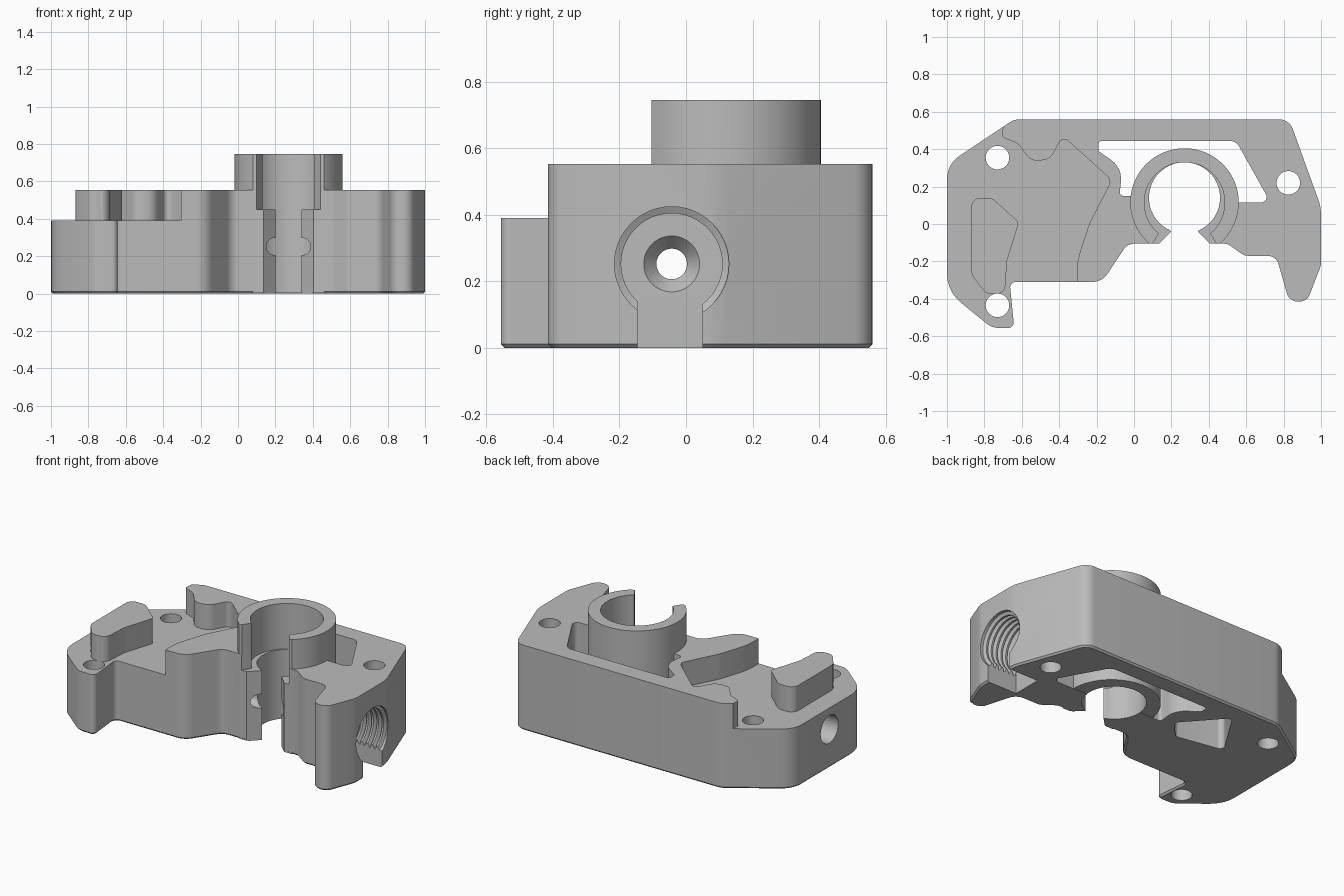
import bpy, bmesh, math
from mathutils import Vector, Matrix

cube = bpy.data.objects.get("Cube")
if cube:
    bpy.data.objects.remove(cube, do_unlink=True)

grey = bpy.data.materials.new("plain grey")
grey.use_nodes = True
grey.diffuse_color = (0.5, 0.5, 0.5, 1)
grey.node_tree.nodes["Principled BSDF"].inputs["Base Color"].default_value = (0.5, 0.5, 0.5, 1)


def fillet(corners):
    """Turn (x, y, radius) corners into a rounded outline."""
    out, n = [], len(corners)
    for i, (x, y, r) in enumerate(corners):
        p = Vector((x, y))
        a = Vector(corners[i - 1][:2]) - p
        b = Vector(corners[(i + 1) % n][:2]) - p
        if r == 0:
            out.append(p)
            continue
        half = a.angle(b) / 2
        d = min(r / math.tan(half), 0.49 * a.length, 0.49 * b.length)
        r = d * math.tan(half)
        a.normalize()
        b.normalize()
        centre = p + (a + b).normalized() * (r / math.sin(half))
        start = p + a * d - centre
        sweep = start.angle_signed(p + b * d - centre)
        steps = max(2, int(abs(sweep) / 0.16))
        for k in range(steps + 1):
            out.append(centre + Matrix.Rotation(-sweep * k / steps, 2) @ start)
    return out


def finish(name, bm):
    bmesh.ops.recalc_face_normals(bm, faces=bm.faces)
    mesh = bpy.data.meshes.new(name)
    bm.to_mesh(mesh)
    bm.free()
    mesh.materials.append(grey)
    ob = bpy.data.objects.new(name, mesh)
    bpy.context.collection.objects.link(ob)
    return ob


def stack(name, rings):
    """Skin closed rings of points and cap both ends."""
    bm = bmesh.new()
    rows = [[bm.verts.new(p) for p in ring] for ring in rings]
    n = len(rows[0])
    for low, high in zip(rows, rows[1:]):
        for i in range(n):
            j = (i + 1) % n
            bm.faces.new((low[i], low[j], high[j], high[i]))
    bm.faces.new(rows[0][::-1])
    bm.faces.new(rows[-1])
    return finish(name, bm)


def slab(name, corners, z0, z1, chamfer=0):
    pts = fillet(corners)
    rings = [[(p.x, p.y, z) for p in pts] for z in (z0 + chamfer, z1)]
    if chamfer:
        n, inner = len(pts), []
        area = sum(pts[i - 1].cross(pts[i]) for i in range(n))
        for i, p in enumerate(pts):
            t = (pts[(i + 1) % n] - pts[i - 1]).normalized()
            side = Vector((-t.y, t.x)) * math.copysign(chamfer, area)
            inner.append((p.x + side.x, p.y + side.y, z0))
        rings.insert(0, inner)
    return stack(name, rings)


def disc(name, x, y, r, z0, z1, n=72):
    ang = [2 * math.pi * k / n for k in range(n)]
    return stack(name, [[(x + r * math.cos(a), y + r * math.sin(a), z) for a in ang] for z in (z0, z1)])


def lathe_x(name, profile, y, z, n=48):
    ang = [2 * math.pi * k / n for k in range(n)]
    return stack(name, [[(x, y + r * math.cos(a), z + r * math.sin(a)) for a in ang] for x, r in profile])


def box(name, x0, x1, y0, y1, z0, z1):
    return slab(name, [(x0, y0, 0), (x1, y0, 0), (x1, y1, 0), (x0, y1, 0)], z0, z1)


def combine(target, other, operation="DIFFERENCE"):
    mod = target.modifiers.new(other.name, "BOOLEAN")
    mod.operation, mod.solver, mod.object = operation, "EXACT", other
    bpy.context.view_layer.objects.active = target
    bpy.ops.object.modifier_apply(modifier=mod.name)
    bpy.data.objects.remove(other, do_unlink=True)


TOP, STEP, FRONT = 0.553, 0.39, -0.105

# Main block outline
body = slab("carriage_body", [
    (-0.64, 0.56, 0.1), (-1, 0.32, 0.15), (-1, -0.36, 0.2), (-0.76, -0.555, 0.1),
    (-0.64, -0.557, 0.03), (-0.665, -0.31, 0.03), (-0.17, -0.31, 0.1),
    (-0.035, FRONT, 0.07), (0.5, FRONT, 0.06), (0.59, -0.17, 0.06), (0.76, -0.17, 0.06),
    (0.83, -0.415, 0.06), (0.925, -0.415, 0.06), (1, -0.22, 0.1), (1, 0.09, 0.2),
    (0.83, 0.56, 0.08)], 0, TOP, 0.011)

# Lowered deck at one end, with a raised pad on it
combine(body, slab("deck_cut", [
    (-1.2, -0.7, 0), (-0.305, -0.7, 0), (-0.305, -0.2, 0.3), (-0.24, 0, 0.3),
    (-0.12, 0.235, 0.04), (-0.38, 0.47, 0.03), (-0.45, 0.345, 0.07), (-0.55, 0.335, 0.07),
    (-0.62, 0.43, 0.07), (-0.705, 0.465, 0.02), (-0.7, 0.53, 0), (-0.75, 0.7, 0),
    (-1.2, 0.7, 0)], STEP, 0.8))
combine(body, slab("raised_pad", [
    (-0.87, 0.14, 0.05), (-0.76, 0.14, 0.06), (-0.615, 0.01, 0.03), (-0.68, -0.2, 0.1),
    (-0.69, -0.375, 0.05), (-0.79, -0.375, 0.06), (-0.87, -0.27, 0.08)],
    STEP - 0.05, TOP), "UNION")

# Through window behind the collar, then the collar itself
combine(body, slab("window_cut", [
    (-0.19, 0.445, 0.02), (0.545, 0.445, 0.06), (0.73, 0.115, 0.03), (0.4, 0.115, 0),
    (0.1, 0.15, 0), (-0.078, 0.15, 0.02), (-0.062, 0.3, 0.15), (-0.19, 0.39, 0.02)], -0.1, 0.8))
collar = disc("collar", 0.27, 0.115, 0.29, 0.002, 0.745)
combine(collar, box("collar_trim", -0.5, 1, -0.5, FRONT + 0.001, -0.1, 1))
combine(body, collar, "UNION")

# Bore, wider above the lips, and the front opening
combine(body, disc("lower_bore", 0.27, 0.14, 0.19, -0.1, 0.9))
combine(body, disc("upper_bore", 0.27, 0.115, 0.215, 0.45, 0.9))
combine(body, slab("mouth_cut", [
    (0.12, -0.12, 0), (0.2, -0.04, 0), (0.15, 0.01, 0), (0.39, 0.01, 0),
    (0.34, -0.04, 0), (0.42, -0.12, 0)], -0.1, 0.46))
combine(body, slab("upper_mouth_cut", [
    (0.09, -0.12, 0), (0.13, -0.055, 0.02), (0.14, 0, 0), (0.4, 0, 0),
    (0.41, -0.055, 0.02), (0.45, -0.12, 0)], 0.45, 0.9))

# Vertical mounting holes
for x, y in ((-0.73, 0.355), (-0.73, -0.435), (0.825, 0.22)):
    combine(body, disc("mounting_hole", x, y, 0.063, -0.1, 0.8, 40))

# Blind pocket underneath
combine(body, slab("under_pocket", [
    (-0.15, 0.19, 0.03), (-0.38, 0.45, 0.03), (-0.58, 0.13, 0.03), (-0.26, 0.07, 0.03)], -0.1, 0.25))

# Cross hole with threaded socket at one end and a counterbore at the other
profile = [(1.05, 0.172), (0.98, 0.172)]
for k in range(5):
    x = 0.97 - 0.037 * k
    profile += [(x, 0.152), (x - 0.012, 0.152), (x - 0.018, 0.172), (x - 0.026, 0.172)]
profile += [(0.785, 0.152), (0.784, 0.084), (0.74, 0.046), (-0.8, 0.046), (-0.801, 0.09), (-1.1, 0.09)]
combine(body, lathe_x("cross_hole", profile, -0.043, 0.252))
combine(body, box("socket_slot", 0.784, 1.1, -0.145, 0.05, -0.1, 0.14))

# Smooth curved walls with crisp edges
for ob in bpy.context.selected_objects:
    ob.select_set(False)
body.select_set(True)
bpy.context.view_layer.objects.active = body
bpy.ops.object.shade_smooth_by_angle(angle=math.radians(25))
